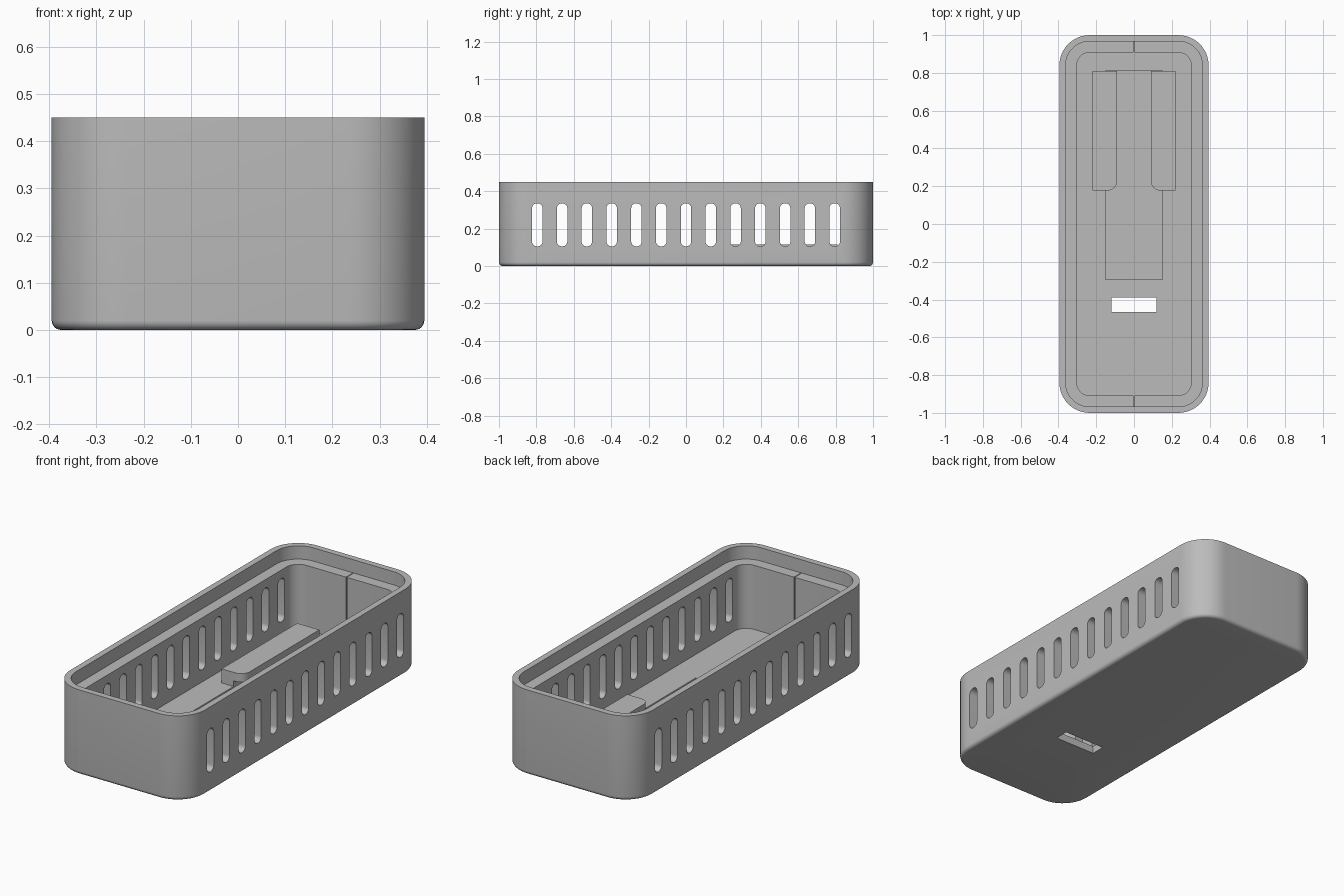
import bpy, bmesh, math

old = bpy.data.objects.get("Cube")
if old:
    bpy.data.objects.remove(old)

grey = bpy.data.materials.new("plain grey")
grey.use_nodes = True
COLOUR = (0.5, 0.5, 0.5, 1)
grey.diffuse_color = COLOUR
grey.node_tree.nodes["Principled BSDF"].inputs["Base Color"].default_value = COLOUR


def rounded(x0, x1, y0, y1, radii, steps=12):
    """Outline, counter-clockwise from the right back corner, one radius per corner."""
    corners = [(x1, y1, -1, -1), (x0, y1, 1, -1), (x0, y0, 1, 1), (x1, y0, -1, 1)]
    pts = []
    for i, ((x, y, sx, sy), r) in enumerate(zip(corners, radii)):
        if r == 0:
            pts.append((x, y))
            continue
        for k in range(steps + 1):
            a = math.pi / 2 * (i + k / steps)
            pts.append((x + sx * r + r * math.cos(a), y + sy * r + r * math.sin(a)))
    return pts


def loft(bm, rings):
    """Skin a stack of equal 3D loops and cap both ends."""
    loops = [[bm.verts.new(p) for p in ring] for ring in rings]
    n = len(loops[0])
    for a, b in zip(loops, loops[1:]):
        for i in range(n):
            j = (i + 1) % n
            bm.faces.new((a[i], a[j], b[j], b[i]))
    bm.faces.new(loops[0][::-1])
    bm.faces.new(loops[-1])


def prism(bm, outline, z0, z1):
    loft(bm, [[(x, y, z) for x, y in outline] for z in (z0, z1)])


def finish(bm, name):
    bmesh.ops.recalc_face_normals(bm, faces=bm.faces)
    mesh = bpy.data.meshes.new(name)
    bm.to_mesh(mesh)
    bm.free()
    mesh.materials.append(grey)
    ob = bpy.data.objects.new(name, mesh)
    bpy.context.collection.objects.link(ob)
    return ob


def smooth(ob):
    bpy.ops.object.select_all(action='DESELECT')
    ob.select_set(True)
    bpy.context.view_layer.objects.active = ob
    bpy.ops.object.shade_smooth_by_angle(angle=math.radians(30))


W, L, H, R = 0.395, 1.0, 0.45, 0.16
FLOOR, LEDGE, FILLET = 0.04, 0.38, 0.02


def ring(inset, z):
    w, l = W - inset, L - inset
    return [(x, y, z) for x, y in rounded(-w, w, -l, l, [R - inset] * 4)]


# Tray: filleted base, outer wall, rim, stepped ledge, inner wall and floor
bm = bmesh.new()
fillet = [ring(FILLET * (1 - math.sin(a)), FILLET * (1 - math.cos(a)))
          for a in (math.pi / 2 * k / 6 for k in range(7))]
loft(bm, fillet + [ring(0, H), ring(0.033, H), ring(0.033, LEDGE),
                   ring(0.092, LEDGE), ring(0.092, FLOOR)])
tray = finish(bm, "tray")

# Cutters: side vents, floor slot, sliding channel, end seams
bm = bmesh.new()
for i in range(13):
    y = (i - 6) * 0.1325
    outline = rounded(y - 0.028, y + 0.028, 0.105, 0.335, [0.026] * 4, 6)
    for side in (-1, 1):
        loft(bm, [[(side * x, u, v) for u, v in outline] for x in (0.25, 0.45)])
prism(bm, rounded(-0.12, 0.12, -0.465, -0.39, [0] * 4), -0.1, 0.1)
prism(bm, rounded(-0.15, 0.15, -0.295, 0.813, [0] * 4), 0.02, 0.07)
for y0, y1 in ((0.88, 0.966), (-0.966, -0.88)):
    prism(bm, rounded(-0.002, 0.002, y0, y1, [0] * 4), FLOOR + 0.002, LEDGE + 0.02)
cutter = finish(bm, "cutter")
cutter.hide_render = True

mod = tray.modifiers.new("openings", 'BOOLEAN')
mod.operation = 'DIFFERENCE'
mod.solver = 'EXACT'
mod.object = cutter
bpy.context.view_layer.objects.active = tray
bpy.ops.object.modifier_apply(modifier=mod.name)
bpy.data.objects.remove(cutter)
smooth(tray)

# Guide rails: a foot beside the channel and a lip overhanging it
for name, s in (("left_rail", 1), ("right_rail", -1)):
    bm = bmesh.new()
    foot = rounded(0.15, 0.22, 0.177, 0.81, [0] * 4)
    lip = rounded(0.09, 0.22, 0.177, 0.81, [0, 0, 0.05, 0])
    prism(bm, [(s * x, y) for x, y in foot], FLOOR - 0.005, 0.072)
    prism(bm, [(s * x, y) for x, y in lip], 0.07, 0.115)
    smooth(finish(bm, name))
